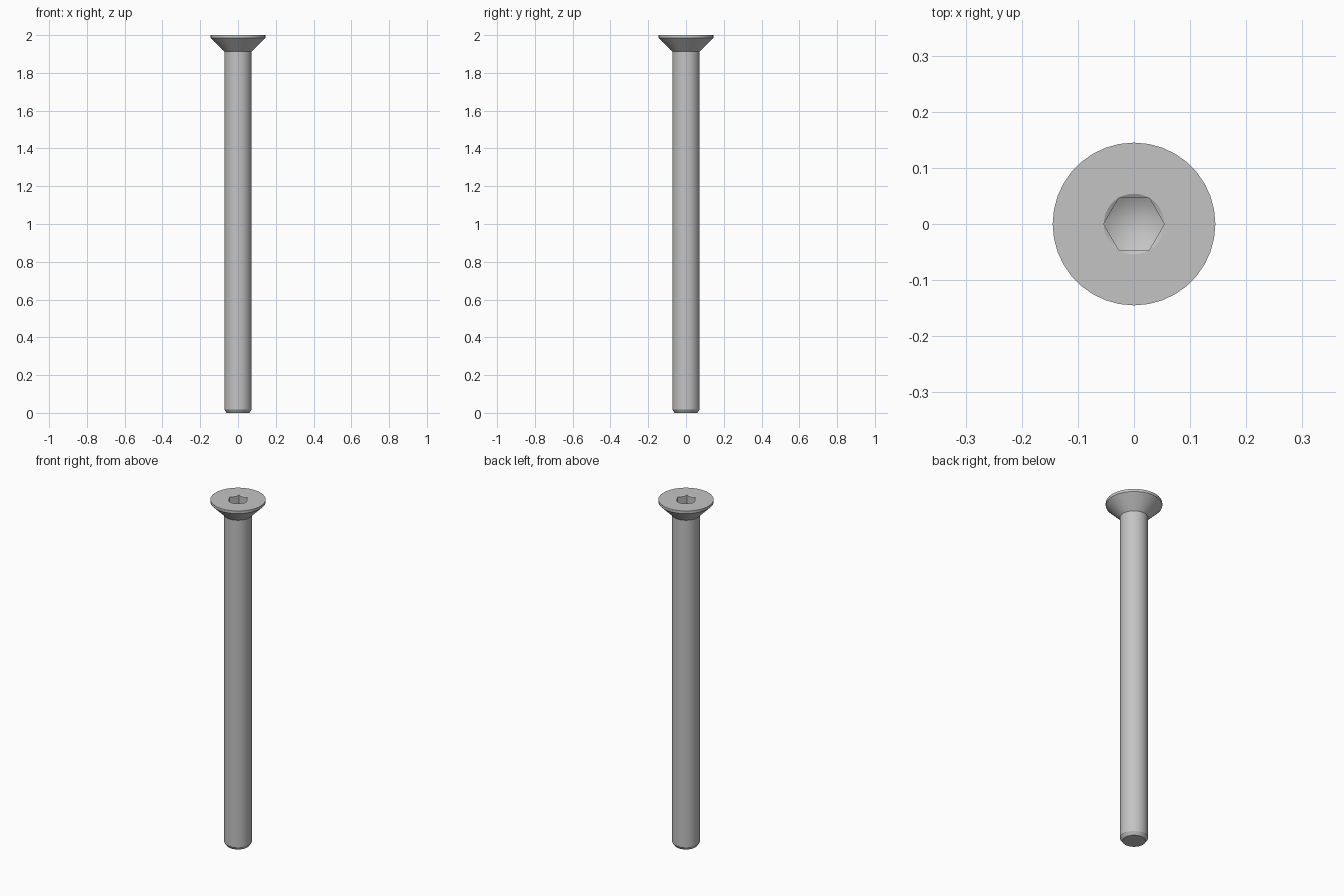
import bpy, bmesh
from math import radians, cos, sin, tan, pi

if "Cube" in bpy.data.objects:
    bpy.data.objects.remove(bpy.data.objects["Cube"], do_unlink=True)

SHAFT_R, HEAD_R, SOCKET_R = 0.0725, 0.145, 0.054
FLAT_R = SOCKET_R * cos(pi / 6)
FLOOR_Z = 1.94

steel = bpy.data.materials.new("grey steel")
steel.use_nodes = True
grey = (0.55, 0.55, 0.55, 1)
steel.diffuse_color = grey
steel.node_tree.nodes["Principled BSDF"].inputs["Base Color"].default_value = grey


def turned(name, profile, sides):
    """Solid of revolution from (radius, z) points, bottom to top."""
    bm = bmesh.new()
    rings = []
    for r, z in profile:
        n = sides if r else 1
        rings.append([bm.verts.new((r * cos(2 * pi * i / sides),
                                    r * sin(2 * pi * i / sides), z)) for i in range(n)])
    for a, b in zip(rings, rings[1:]):
        for i in range(sides):
            j = (i + 1) % sides
            corners = [a[i % len(a)], a[j % len(a)], b[j % len(b)], b[i % len(b)]]
            bm.faces.new(list(dict.fromkeys(corners)))
    for ring in (rings[0], rings[-1]):
        if len(ring) > 1:
            bm.faces.new(ring)
    bmesh.ops.recalc_face_normals(bm, faces=bm.faces)
    mesh = bpy.data.meshes.new(name)
    bm.to_mesh(mesh)
    bm.free()
    mesh.materials.append(steel)
    obj = bpy.data.objects.new(name, mesh)
    bpy.context.collection.objects.link(obj)
    return obj


def boolean(obj, cutter, operation):
    """Apply a boolean and remove the cutter."""
    mod = obj.modifiers.new("cut", "BOOLEAN")
    mod.object, mod.operation, mod.solver = cutter, operation, "EXACT"
    bpy.context.view_layer.objects.active = obj
    bpy.ops.object.modifier_apply(modifier=mod.name)
    bpy.data.objects.remove(cutter, do_unlink=True)


# Shank with chamfered tip, conical head and thin rim
screw = turned("countersunk_screw", [
    (0.06, 0), (SHAFT_R, 0.018), (SHAFT_R, 1.9125), (HEAD_R, 1.985), (HEAD_R, 2)], 36)

# Hexagonal socket with a drilled conical floor
socket = turned("socket_cutter", [(SOCKET_R, 1.85), (SOCKET_R, 2.05)], 6)
drill = turned("drill_cutter", [
    (0, FLOOR_Z - FLAT_R * tan(radians(30))), (FLAT_R, FLOOR_Z),
    (0.08, FLOOR_Z + (0.08 - FLAT_R) * tan(radians(30))), (0.08, 2.1)], 36)
boolean(socket, drill, "INTERSECT")
boolean(screw, socket, "DIFFERENCE")

# Conical lead-in around the socket mouth
slope = tan(radians(30))
lead_in = turned("lead_in_cutter", [
    (0, 2 - SOCKET_R * slope), (SOCKET_R, 2), (SOCKET_R, 2.02)], 36)
boolean(screw, lead_in, "DIFFERENCE")

# Smooth round surfaces, crisp edges
bpy.ops.object.select_all(action="DESELECT")
screw.select_set(True)
bpy.context.view_layer.objects.active = screw
bpy.ops.object.shade_smooth_by_angle(angle=radians(25))
